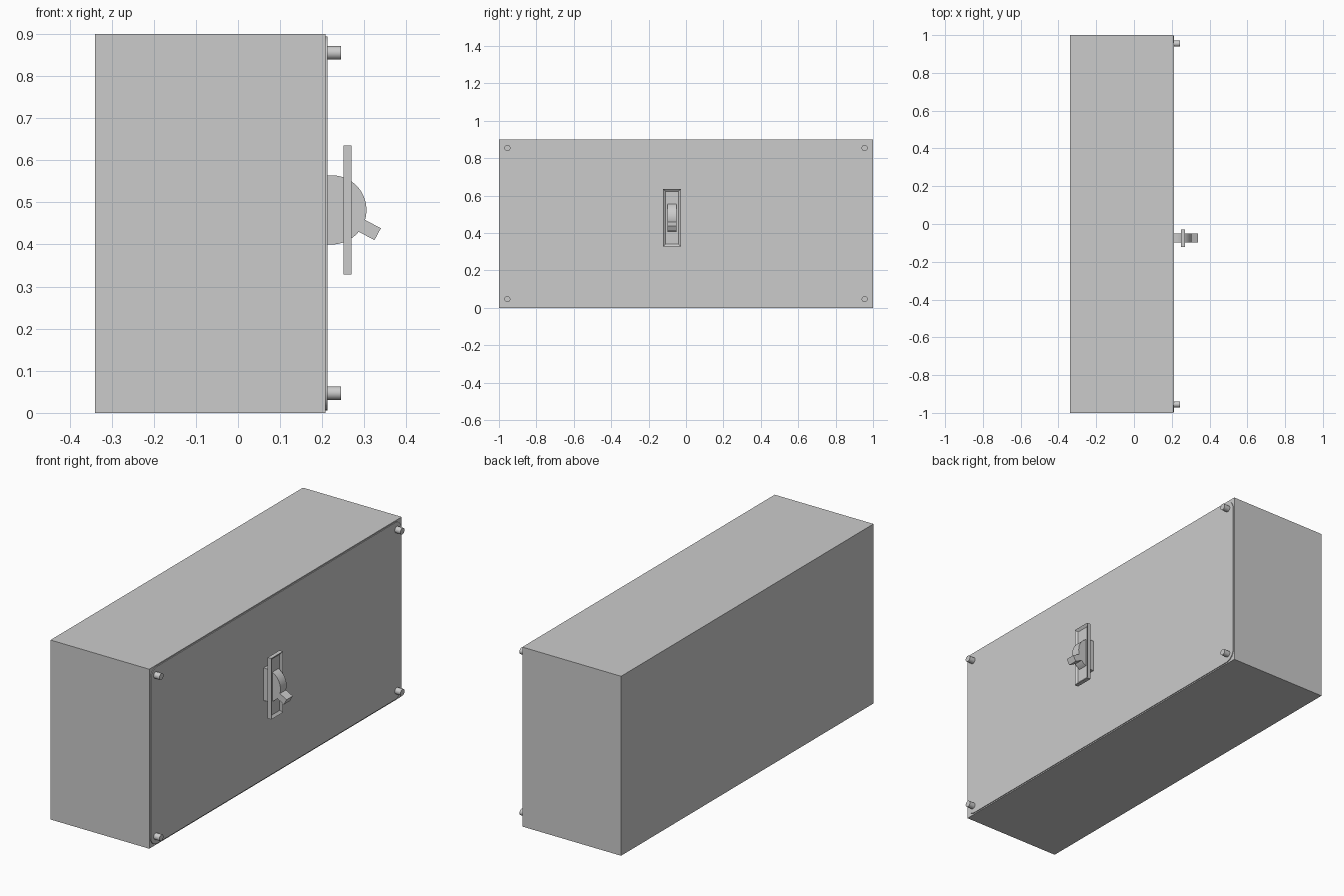
import bpy, bmesh
from math import sin, cos, pi, radians
from mathutils import Vector

if "Cube" in bpy.data.objects:
    bpy.data.objects.remove(bpy.data.objects["Cube"])

SW_Y, SW_Z = -0.075, 0.482   # switch centre


def finish(name, bm, smooth=False):
    bmesh.ops.recalc_face_normals(bm, faces=bm.faces)
    me = bpy.data.meshes.new(name)
    bm.to_mesh(me)
    bm.free()
    ob = bpy.data.objects.new(name, me)
    bpy.context.collection.objects.link(ob)
    if smooth:
        bpy.ops.object.select_all(action='DESELECT')
        ob.select_set(True)
        bpy.context.view_layer.objects.active = ob
        bpy.ops.object.shade_smooth_by_angle(angle=radians(30))
    return ob


def prism(name, points, offset, smooth=False):
    """Extrude a closed outline of 3D points along offset."""
    bm = bmesh.new()
    face = bm.faces.new([bm.verts.new(p) for p in points])
    top = bmesh.ops.extrude_face_region(bm, geom=[face], use_keep_orig=True)["geom"]
    bmesh.ops.translate(bm, vec=Vector(offset),
                        verts=[v for v in top if isinstance(v, bmesh.types.BMVert)])
    return finish(name, bm, smooth)


def rounded_rect(x, cy, cz, hy, hz, r, n=8):
    """Rounded rectangle outline in the YZ plane."""
    pts = []
    for i, (sy, sz) in enumerate([(1, 1), (-1, 1), (-1, -1), (1, -1)]):
        for k in range(n + 1):
            a = (i + k / n) * pi / 2
            pts.append((x, cy + sy * (hy - r) + r * cos(a), cz + sz * (hz - r) + r * sin(a)))
    return pts


# enclosure body
prism("enclosure", [(-0.34, -1, 0), (-0.34, 1, 0), (-0.34, 1, 0.9), (-0.34, -1, 0.9)], (0.548, 0, 0))

# cover plate with rounded corners
prism("cover_plate", rounded_rect(0.207, 0, 0.45, 0.994, 0.444, 0.05), (0.005, 0, 0), True)

# corner screws
for sy in (-1, 1):
    for z in (0.047, 0.855):
        ring = [(0.205, sy * 0.955 + 0.016 * cos(2 * pi * k / 32), z + 0.016 * sin(2 * pi * k / 32))
                for k in range(32)]
        prism("cover_screw", ring, (0.039, 0, 0), True)

# switch plate with shallow recess
bm = bmesh.new()
bmesh.ops.create_cube(bm, size=1)
bmesh.ops.scale(bm, vec=(0.02, 0.094, 0.306), verts=bm.verts)
bmesh.ops.translate(bm, vec=(0.26, SW_Y, SW_Z), verts=bm.verts)
bm.normal_update()
front = max(bm.faces, key=lambda f: f.calc_center_median().x)
bmesh.ops.inset_region(bm, faces=[front], thickness=0.018)
bmesh.ops.translate(bm, vec=(-0.01, 0, 0), verts=front.verts)
finish("switch_plate", bm)

# switch rocker: half disc joined to the cover
R, CX = 0.082, 0.223
y0 = SW_Y - 0.024
arc = [(CX + R * cos(a), y0, SW_Z + R * sin(a))
       for a in (-pi / 2 + pi * k / 32 for k in range(33))]
prism("switch_rocker", [(0.208, y0, SW_Z - R)] + arc + [(0.208, y0, SW_Z + R)], (0, 0.048, 0), True)

# lever sticking out of the rocker
d = Vector((cos(radians(-28)), 0, sin(radians(-28))))
s = Vector((-d.z, 0, d.x)) * 0.016
c = Vector((CX, y0, SW_Z))
prism("switch_lever", [c + d * 0.06 - s, c + d * 0.123 - s, c + d * 0.123 + s, c + d * 0.06 + s],
      (0, 0.048, 0))
